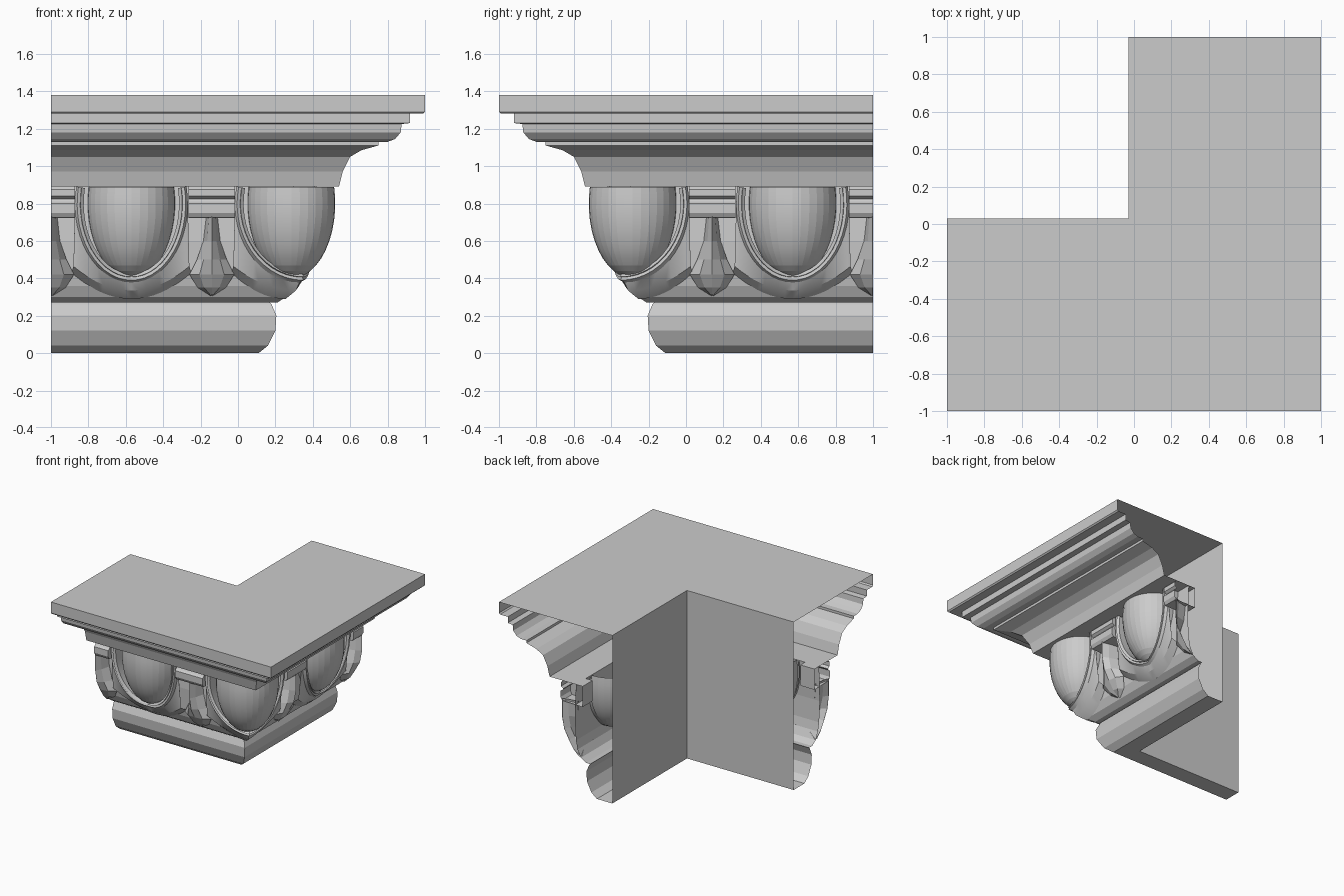
import bpy, bmesh
from math import sin, cos, pi
from mathutils import Vector

cube = bpy.data.objects.get("Cube")
if cube:
    bpy.data.objects.remove(cube)

stone = bpy.data.materials.new("grey stone")
stone.use_nodes = True
GREY = (0.6, 0.6, 0.6, 1)
stone.diffuse_color = GREY
stone.node_tree.nodes["Principled BSDF"].inputs["Base Color"].default_value = GREY

END, PITCH = -1.0, 0.857          # arm end, ornament spacing
EGG_S, DART_S = -0.57, -0.14      # positions along an arm


def front(s, d, z):
    """s runs along the front arm, d is the outward projection."""
    return Vector((s, -d, z))


def side(s, d, z):
    """The same point mirrored across the corner diagonal."""
    return Vector((d, -s, z))


def grid(bm, rows, place, closed=False):
    """Skin a list of equally long rows of (s, d, z) points."""
    verts = [[bm.verts.new(place(*p)) for p in row] for row in rows]
    for a, b in zip(verts, verts[1:]):
        n = len(a)
        for i in range(n if closed else n - 1):
            j = (i + 1) % n
            bm.faces.new((a[i], a[j], b[j], b[i]))


def finish(bm, name, smooth=None):
    """Trim at the arm ends, clean up and make the object."""
    for co, no in (((END, 0, 0), (-1, 0, 0)), ((0, -END, 0), (0, 1, 0))):
        geom = bm.verts[:] + bm.edges[:] + bm.faces[:]
        bmesh.ops.bisect_plane(bm, geom=geom, plane_co=co, plane_no=no, clear_outer=True)
    bmesh.ops.remove_doubles(bm, verts=bm.verts, dist=0.0005)
    bmesh.ops.recalc_face_normals(bm, faces=bm.faces)
    mesh = bpy.data.meshes.new(name)
    bm.to_mesh(mesh)
    bm.free()
    mesh.materials.append(stone)
    ob = bpy.data.objects.new(name, mesh)
    bpy.context.collection.objects.link(ob)
    if smooth:
        bpy.ops.object.select_all(action='DESELECT')
        ob.select_set(True)
        bpy.context.view_layer.objects.active = ob
        bpy.ops.object.shade_smooth_by_angle(angle=smooth)


# Moulding body: closed hollow profile mitred round the corner
WALL = -0.03
profile = [
    (WALL, 0), (0.11, 0), (0.16, 0.04), (0.2, 0.12), (0.205, 0.2), (0.18, 0.26), (0.17, 0.27),
    (0.21, 0.27), (0.255, 0.3), (0.285, 0.36), (0.3, 0.43), (0.31, 0.6), (0.3, 0.89),
    (0.54, 0.89), (0.56, 0.97), (0.6, 1.05), (0.66, 1.085), (0.75, 1.11), (0.75, 1.13),
    (0.8, 1.13), (0.84, 1.145), (0.87, 1.18), (0.875, 1.225), (0.92, 1.23), (0.92, 1.28),
    (0.99, 1.28), (1, 1.29), (1, 1.38), (WALL, 1.38),
]
bm = bmesh.new()
ring = [[(END, d, z) for d, z in profile], [(d, d, z) for d, z in profile]]
far = [[Vector((d, -END, z)) for d, z in profile]]
grid(bm, ring, front, closed=True)
grid(bm, ring, side, closed=True)
finish(bm, "moulding_body")

# Eggs: revolved half ovals, one per arm and one on the corner
EGG_R, EGG_D, EGG_Z, EGG_H = 0.235, 0.285, 0.8, 0.4
for name, x, y in (("front_egg", EGG_S, -EGG_D), ("corner_egg", EGG_D, -EGG_D),
                   ("right_egg", EGG_D, -EGG_S)):
    bm = bmesh.new()
    rows = []
    for k in range(13):
        a = -0.225 + (pi / 2 + 0.225) * k / 12
        r, z = EGG_R * cos(a), EGG_Z - EGG_H * sin(a)
        rows.append([(x + r * cos(2 * pi * i / 32), -y + r * sin(2 * pi * i / 32), z)
                     for i in range(32)])
    grid(bm, rows, front, closed=True)
    finish(bm, name, 0.15)


def shell_section(t, corner):
    """Rim cross-section plus the flank down to the scalloped edge."""
    def depth(u):
        return 0.34 + 0.07 * abs(cos(u))
    section = []
    for w, lift in ((-0.035, -0.12), (-0.035, 0), (-0.018, 0.014), (-0.016, 0.004),
                    (0.0, 0.01), (0.012, -0.012)):
        half = 0.29 + w
        z = EGG_Z - (0.41 + w) * sin(t)
        mid = depth(pi / 2) + lift if corner else EGG_S
        left = EGG_D - half if corner else EGG_S - half
        section.append((mid - (mid - left) * cos(t), depth(t) + lift, min(z, 0.89)))
    # scalloped lower edge resting on the body
    z = 0.29 + 0.14 * cos(t) ** 2
    d = 0.255 + 0.4 * (z - 0.29)
    half = 0.32
    mid = 0.255 if corner else EGG_S
    left = EGG_D - half if corner else EGG_S - half
    mz, md = 0.335 + 0.13 * cos(t) ** 2, d + 0.055
    mmid = 0.31 if corner else EGG_S
    section.append((mmid - (mmid - left - 0.01) * cos(t), md, mz))
    section.append((mid - (mid - left) * cos(t), d, z))
    return section


# Shells: a rim round each egg; the corner one is mitred
STEPS, T0 = 28, -0.22
for name, place in (("front", front), ("right", side)):
    bm = bmesh.new()
    span = pi - 2 * T0
    grid(bm, [shell_section(T0 + span * i / STEPS, False) for i in range(STEPS + 1)], place)
    finish(bm, name + "_shell", 0.4)
bm = bmesh.new()
for place in (front, side):
    span = pi / 2 - T0
    grid(bm, [shell_section(T0 + span * i / 14, True) for i in range(15)], place)
finish(bm, "corner_shell", 0.4)

# Darts: ridged leaves between the eggs (height, half width, ridge, edge)
dart = [(0.74, 0.03, 0.43, 0.3), (0.6, 0.045, 0.43, 0.31), (0.5, 0.08, 0.41, 0.32),
        (0.42, 0.12, 0.365, 0.32), (0.35, 0.075, 0.32, 0.28), (0.305, 0.005, 0.26, 0.255)]
# Blocks: double rolls above the darts
roll = [(0.24, 0.89), (0.42, 0.89), (0.435, 0.875), (0.435, 0.84), (0.415, 0.825),
        (0.425, 0.81), (0.44, 0.8), (0.44, 0.75), (0.425, 0.725), (0.24, 0.72)]
for name, place in (("front", front), ("right", side)):
    bm = bmesh.new()
    for c in (DART_S, DART_S - PITCH):
        grid(bm, [[(c - w, e, z), (c - w * 0.55, (e + r) / 2 + 0.015, z), (c, r, z),
                   (c + w * 0.55, (e + r) / 2 + 0.015, z), (c + w, e, z)]
                  for z, w, r, e in dart], place)
    finish(bm, name + "_darts")
    bm = bmesh.new()
    for c in (DART_S, DART_S - PITCH):
        ends = [[(c + k * 0.125, d, z) for d, z in roll] for k in (-1, 1)]
        grid(bm, ends, place, closed=True)
        for e in ends:
            bm.faces.new([bm.verts.new(place(*p)) for p in e])
    finish(bm, name + "_blocks")
